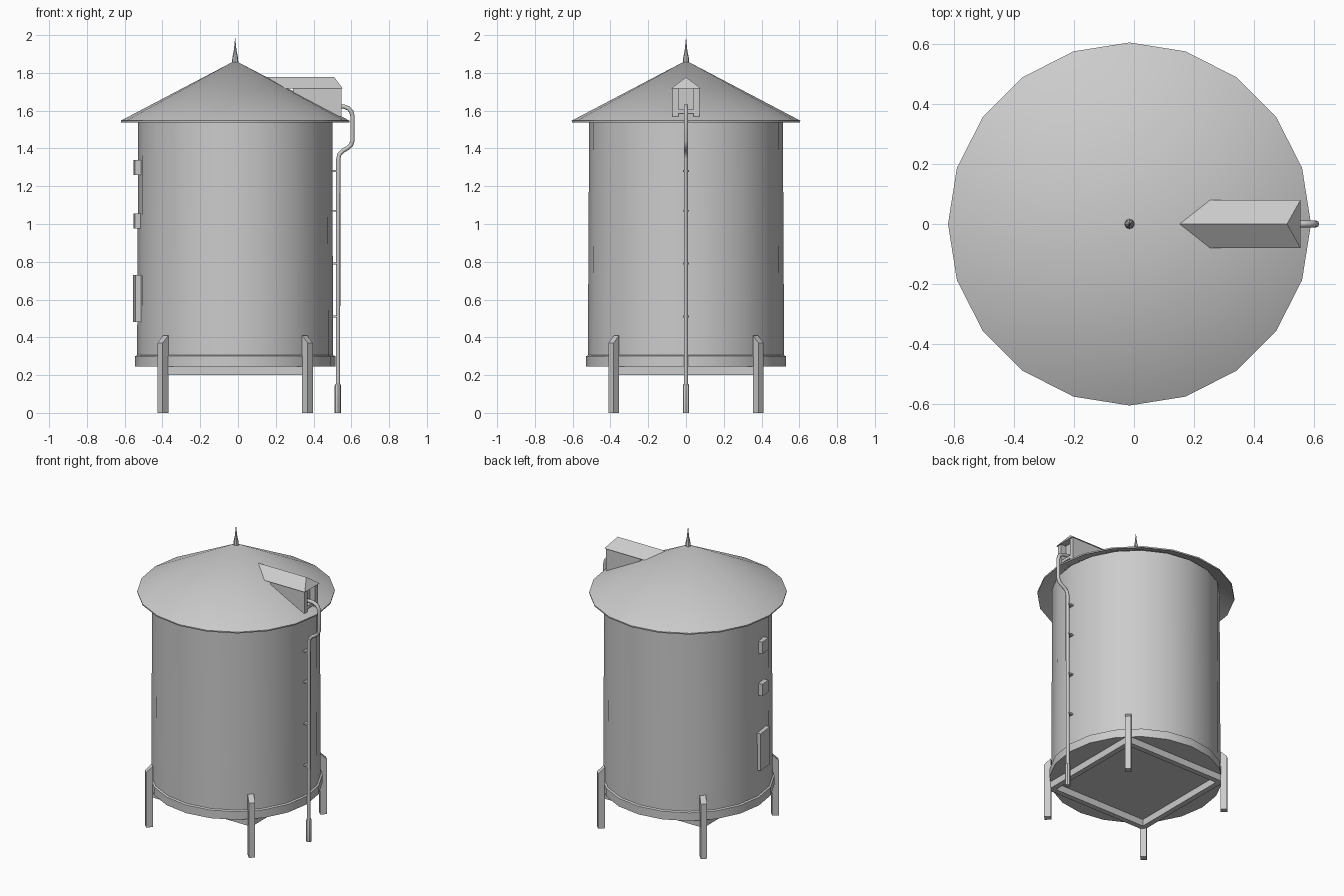
import bpy, bmesh, math
from mathutils import Matrix, Vector

if "Cube" in bpy.data.objects:
    bpy.data.objects.remove(bpy.data.objects["Cube"])

CX = -0.015   # tank axis
SIDES = 20

metal = bpy.data.materials.new("galvanised_grey")
metal.use_nodes = True
GREY = (0.6, 0.6, 0.6, 1)
metal.diffuse_color = GREY
metal.node_tree.nodes["Principled BSDF"].inputs["Base Color"].default_value = GREY


def finish(name, bm, smooth=None):
    bmesh.ops.remove_doubles(bm, verts=bm.verts, dist=1e-5)
    bmesh.ops.recalc_face_normals(bm, faces=bm.faces)
    mesh = bpy.data.meshes.new(name)
    bm.to_mesh(mesh)
    bm.free()
    mesh.materials.append(metal)
    obj = bpy.data.objects.new(name, mesh)
    bpy.context.collection.objects.link(obj)
    if smooth:
        bpy.ops.object.select_all(action='DESELECT')
        obj.select_set(True)
        bpy.context.view_layer.objects.active = obj
        bpy.ops.object.shade_smooth_by_angle(angle=math.radians(smooth))
    return obj


def lathe(name, profile, sides=SIDES, x=CX, smooth=35):
    bm = bmesh.new()
    verts = [bm.verts.new((r, 0, z)) for r, z in profile]
    edges = [bm.edges.new(pair) for pair in zip(verts, verts[1:])]
    bmesh.ops.spin(bm, geom=verts + edges, cent=(0, 0, 0), axis=(0, 0, 1),
                   angle=math.tau, steps=sides, use_merge=True)
    bmesh.ops.translate(bm, verts=bm.verts, vec=(x, 0, 0))
    return finish(name, bm, smooth)


def box(name, center, size, turn=0.0, edit=None):
    bm = bmesh.new()
    bmesh.ops.create_cube(bm, size=1, matrix=Matrix.Diagonal((*size, 1)))
    if edit:
        edit(bm)
    bmesh.ops.transform(bm, verts=bm.verts,
                        matrix=Matrix.Translation(center) @ Matrix.Rotation(turn, 4, 'Z'))
    return finish(name, bm)


def tube(name, points, radius, sides=8):
    # Sweep a ring along a path lying in the xz plane
    path = [Vector((x, 0, z)) for x, z in points]
    bm = bmesh.new()
    rings = []
    for i, p in enumerate(path):
        along = (path[min(i + 1, len(path) - 1)] - path[max(i - 1, 0)]).normalized()
        across = along.cross(Vector((0, 1, 0)))
        rings.append([bm.verts.new(p + radius * (math.cos(a) * across + Vector((0, math.sin(a), 0))))
                      for a in (math.tau * k / sides for k in range(sides))])
    for a, b in zip(rings, rings[1:]):
        for k in range(sides):
            n = (k + 1) % sides
            bm.faces.new((a[k], a[n], b[n], b[k]))
    for ring in (rings[0], rings[-1]):
        bm.faces.new(ring)
    return finish(name, bm, 50)


# Tank, base band, roof and spire
lathe("tank_body", [(0, 0.25), (0.519, 0.25), (0.518, 0.6), (0.515, 1.1), (0.514, 1.57)])
lathe("base_band", [(0, 0.245), (0.53, 0.245), (0.53, 0.3), (0.517, 0.306)])
lathe("conical_roof", [(0, 1.865), (0.605, 1.547), (0.604, 1.538), (0.5, 1.58)])
lathe("roof_spire", [(0.018, 1.84), (0.015, 1.88), (0.007, 1.92), (0, 1.99)], sides=8)


# Legs set on the diagonals, with the outer top edge chamfered
def chamfer_top(bm):
    for v in bm.verts:
        if v.co.z > 0 and v.co.x > 0:
            v.co.z -= 0.04


for i, name in enumerate(("back_left", "back_right", "front_right", "front_left")):
    a = math.radians(45 + 90 * i)
    box(name + "_leg", (CX + 0.541 * math.cos(a), 0.541 * math.sin(a), 0.205),
        (0.042, 0.038, 0.41), a, chamfer_top)

# Square frame under the tank
for s, x_name, y_name in ((1, "left", "back"), (-1, "right", "front")):
    box(x_name + "_beam", (CX + s * 0.365, 0, 0.224), (0.036, 0.766, 0.048))
    box(y_name + "_beam", (CX, s * 0.365, 0.224), (0.766, 0.036, 0.048))

# Dormer: hipped roof, two side walls and a recessed back
bm = bmesh.new()
ridge = [bm.verts.new(p) for p in ((0.1, 0, 1.777), (0.51, 0, 1.777))]
lower = [bm.verts.new(p) for p in ((0.1, 0.08, 1.717), (0.555, 0.08, 1.717),
                                   (0.555, -0.08, 1.717), (0.1, -0.08, 1.717))]
for f in ((ridge[0], ridge[1], lower[1], lower[0]), (ridge[1], ridge[0], lower[3], lower[2]),
          (ridge[1], lower[2], lower[1]), (ridge[0], lower[0], lower[3]), lower):
    bm.faces.new(f)
finish("dormer_roof", bm)
for side, name in ((1, "back"), (-1, "front")):
    box(name + "_dormer_wall", (0.42, side * 0.056, 1.643), (0.255, 0.03, 0.15))
box("dormer_back_wall", (0.41, 0, 1.643), (0.2, 0.1, 0.15))
box("dormer_sill", (0.475, 0, 1.595), (0.14, 0.1, 0.02))

# Outflow pipe with wall brackets and foot sleeve
tube("outflow_pipe", [(0.49, 1.623), (0.56, 1.622), (0.585, 1.612), (0.6, 1.595), (0.606, 1.57),
                      (0.606, 1.44), (0.598, 1.418), (0.58, 1.402), (0.555, 1.388),
                      (0.537, 1.37), (0.531, 1.345), (0.529, 0.02)], 0.0115)
lathe("pipe_foot", [(0, 0), (0.017, 0), (0.017, 0.145), (0.011, 0.155)], sides=8, x=0.529)
for z in (1.28, 1.07, 0.79, 0.51):
    box("pipe_bracket", (0.512, 0, z), (0.04, 0.03, 0.01))

# Access hatch and two small gauge plates on the right wall
for name, z, width, height in (("upper_plate", 1.3, 0.075, 0.08), ("lower_plate", 1.015, 0.075, 0.08),
                               ("access_hatch", 0.605, 0.12, 0.25)):
    box(name, (-0.533, -0.06, z), (0.034, width, height), math.radians(6))
